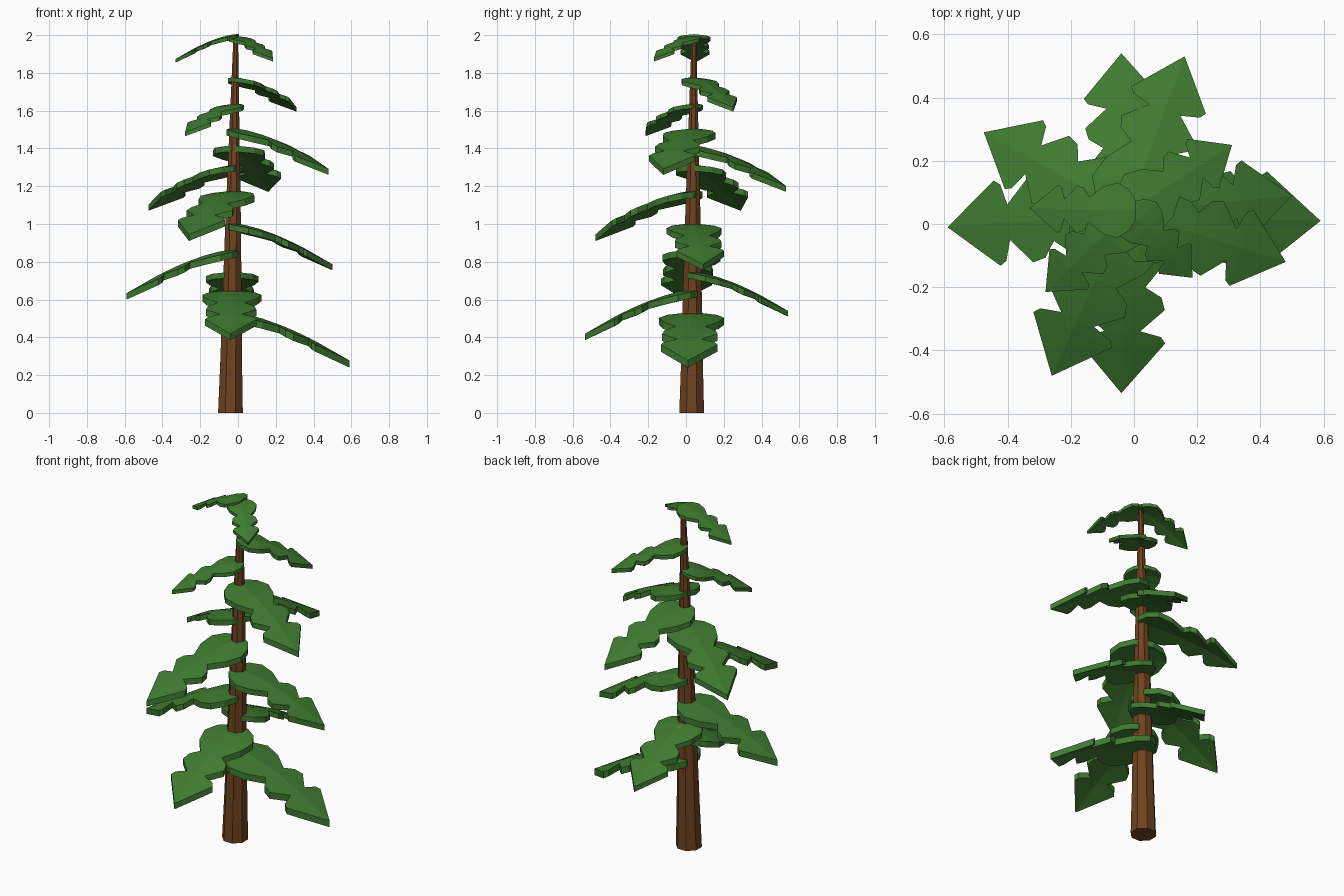
import bpy, bmesh, math
from mathutils import Vector

if "Cube" in bpy.data.objects:
    bpy.data.objects.remove(bpy.data.objects["Cube"])


def material(name, rgb):
    m = bpy.data.materials.new(name)
    m.diffuse_color = (*rgb, 1)
    m.use_nodes = True
    m.node_tree.nodes["Principled BSDF"].inputs["Base Color"].default_value = m.diffuse_color
    return m


GREEN = material("needle_green", (0.05, 0.2, 0.03))
BROWN = material("bark_brown", (0.16, 0.055, 0.014))


def finish(bm, name, mat):
    bmesh.ops.recalc_face_normals(bm, faces=bm.faces)
    me = bpy.data.meshes.new(name)
    bm.to_mesh(me)
    bm.free()
    me.materials.append(mat)
    ob = bpy.data.objects.new(name, me)
    bpy.context.collection.objects.link(ob)
    return ob


def trunk_axis(z):
    return Vector((-0.04 + 0.014 * z, 0.03 + 0.006 * z, z))


# Trunk: leaning, tapered octagonal column
bm = bmesh.new()
rings = []
for z, r in ((0, 0.071), (0.25, 0.063), (1.0, 0.045), (1.995, 0.013)):
    c = trunk_axis(z)
    rings.append([bm.verts.new(c + Vector((r * math.cos(a), r * math.sin(a), 0)))
                  for a in (math.tau * (i + 0.5) / 8 for i in range(8))])
for lo, hi in zip(rings, rings[1:]):
    for i in range(8):
        j = (i + 1) % 8
        bm.faces.new((lo[i], lo[j], hi[j], hi[i]))
bm.faces.new(rings[0])
bm.faces.new(rings[-1])
finish(bm, "trunk", BROWN)

# Half outline of a bough as (distance, half width), in fractions of its length
OUTLINE = [(-0.05, 0.10), (0.02, 0.21), (0.13, 0.275), (0.27, 0.235), (0.41, 0.125),
           (0.465, 0.215), (0.535, 0.235), (0.655, 0.10), (0.685, 0.215),
           (0.72, 0.24), (1.0, 0.0)]


# Bough: drooping plate with a ridge, three lobes and a pointed end
def bough(name, tip):
    tip = Vector(tip)
    root = trunk_axis(tip.z + 0.2)
    flat = Vector((tip.x - root.x, tip.y - root.y, 0))
    length = flat.length
    along = flat.normalized()
    side = Vector((-along.y, along.x, 0))
    thick, ridge, droop = 0.06 * length, 0.025 * length, 0.41 * length
    top_z = tip.z + thick + droop
    bm = bmesh.new()
    layers = ([], [])
    for u, w in OUTLINE:
        z = top_z - droop * max(u, 0) ** 1.5
        base = Vector((root.x, root.y, 0)) + along * u * length
        for layer, drop in zip(layers, (0, thick)):
            row = []
            for s in (-1, 0, 1) if w else (0,):
                rise = 0 if s == 0 else -ridge * w / 0.24
                p = base + side * s * w * length
                p.z = z - drop + rise
                row.append(bm.verts.new(p))
            layer.append(row if w else row * 3)

    def face(*vs):
        unique = list(dict.fromkeys(vs))
        if len(unique) > 2:
            bm.faces.new(unique)

    n = len(OUTLINE)
    for layer in layers:
        for a, b in zip(layer, layer[1:]):
            for k in (0, 1):
                face(a[k], a[k + 1], b[k + 1], b[k])
    top, bot = layers
    for i in range(n - 1):
        for k in (0, 2):
            face(top[i][k], top[i + 1][k], bot[i + 1][k], bot[i][k])
    for k in (0, 1):
        face(top[0][k], top[0][k + 1], bot[0][k + 1], bot[0][k])
    finish(bm, name, GREEN)


# Boughs from bottom to top, placed by their tips
TIPS = [(0.59, 0.01, 0.24), (-0.04, -0.535, 0.385), (-0.04, 0.54, 0.51), (-0.59, -0.01, 0.60),
        (0.50, 0.09, 0.755), (-0.26, -0.48, 0.91), (-0.475, 0.29, 1.07), (0.16, 0.53, 1.17),
        (0.48, -0.12, 1.26), (-0.28, -0.215, 1.465), (0.31, 0.25, 1.595),
        (0.185, -0.17, 1.86), (-0.33, 0.05, 1.855)]
for i, t in enumerate(TIPS):
    bough(f"bough_{i + 1}", t)
